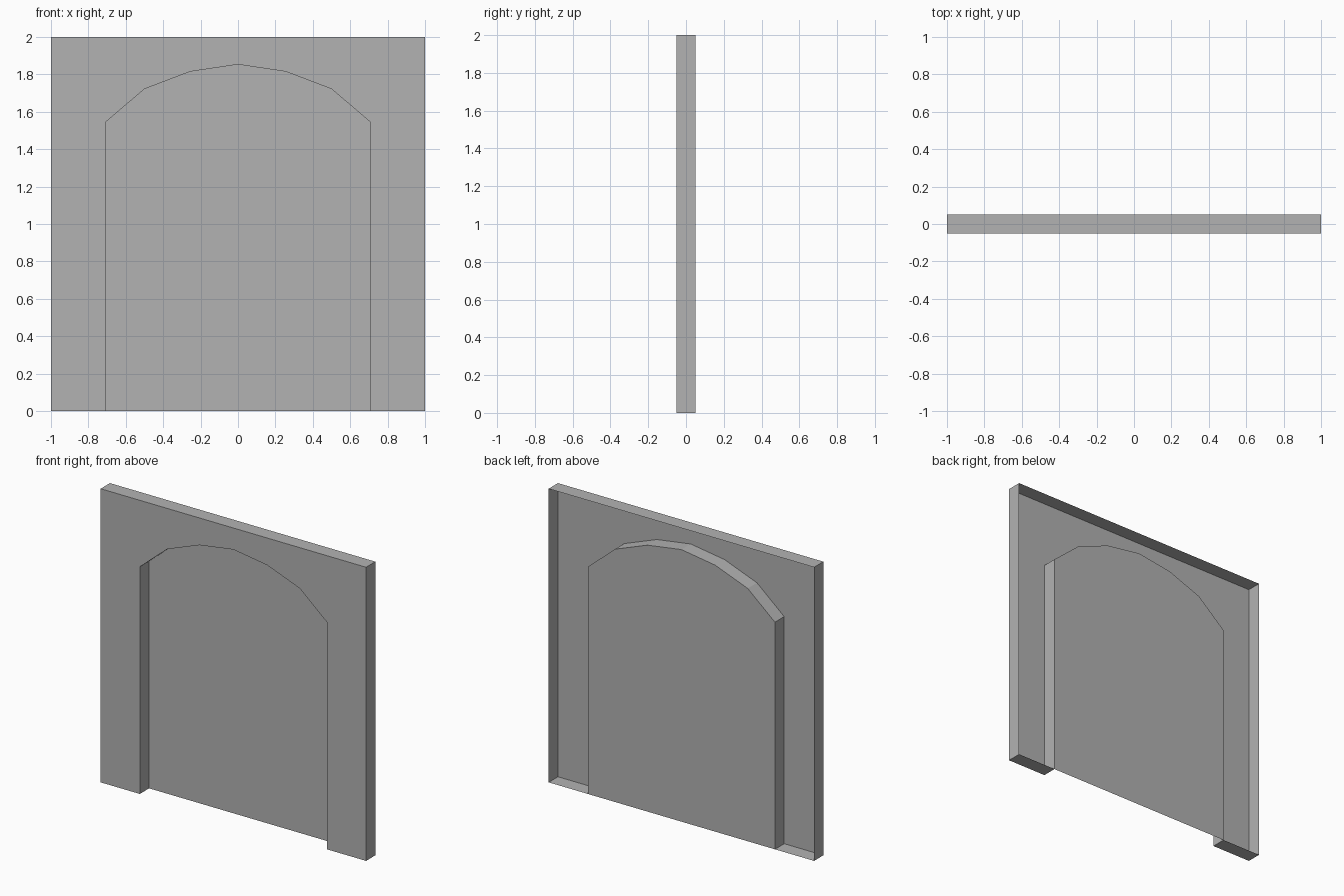
import bpy
import bmesh

cube = bpy.data.objects.get("Cube")
if cube:
    bpy.data.objects.remove(cube, do_unlink=True)

HALF_DEPTH = 0.05
FRONT, BACK = -HALF_DEPTH, HALF_DEPTH

# Single plain grey
grey = bpy.data.materials.new("plain_grey")
grey.use_nodes = True
colour = (0.448, 0.448, 0.448, 1.0)
grey.diffuse_color = colour
grey.node_tree.nodes["Principled BSDF"].inputs["Base Color"].default_value = colour


def add_sheet(name, outline, y, wall_to=None):
    """Flat face facing the front, with optional thin walls running back from its rim."""
    bm = bmesh.new()
    rim = [bm.verts.new((x, y, z)) for x, z in outline]
    bm.faces.new(rim)
    if wall_to is not None:
        far = [bm.verts.new((x, wall_to, z)) for x, z in outline]
        for i in range(len(rim)):
            j = (i + 1) % len(rim)
            bm.faces.new((rim[j], rim[i], far[i], far[j]))
    mesh = bpy.data.meshes.new(name)
    bm.to_mesh(mesh)
    bm.free()
    mesh.materials.append(grey)
    obj = bpy.data.objects.new(name, mesh)
    bpy.context.collection.objects.link(obj)
    return obj


# Half of the arch from floor to crown, mirrored across the centre
left_half = [(-0.705, 0), (-0.705, 1.547), (-0.5, 1.722), (-0.255, 1.815)]
arch = left_half + [(0, 1.853)] + [(-x, z) for x, z in reversed(left_half)]

# Hollow wall: front sheet, outer sides, feet and arch reveal, open at the back
add_sheet("wall_shell", [(-1, 0)] + arch + [(1, 0), (1, 2), (-1, 2)], FRONT, BACK)

# Panel closing the back of the arch recess
add_sheet("arch_panel", arch[::-1], BACK)
